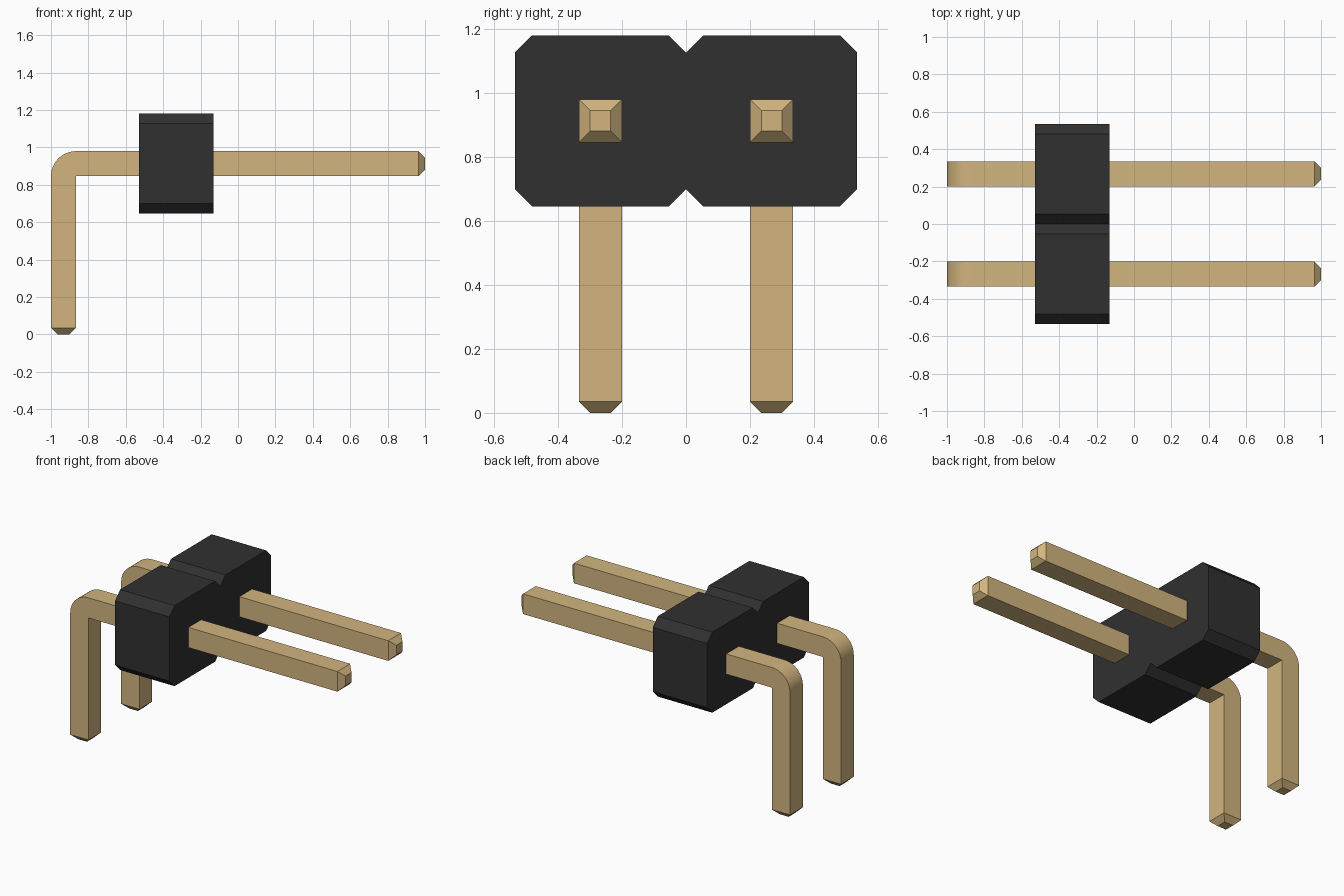
import bpy
import bmesh
from math import cos, sin, pi, radians
from mathutils import Vector

cube = bpy.data.objects.get("Cube")
if cube:
    bpy.data.objects.remove(cube, do_unlink=True)

PITCH = 0.535           # size of one housing cell
PIN = 0.134             # pin thickness
TIP = 0.035             # length and inset of pin tips
HOUSING_X = (-0.53, -0.13)
CENTRE_Z = 0.913


def material(name, rgb):
    """Flat material from sRGB values, stored as linear."""
    colour = tuple(((c / 255 + 0.055) / 1.055) ** 2.4 for c in rgb) + (1.0,)
    mat = bpy.data.materials.new(name)
    mat.use_nodes = True
    mat.diffuse_color = colour
    bsdf = mat.node_tree.nodes["Principled BSDF"]
    bsdf.inputs["Base Color"].default_value = colour
    bsdf.inputs["Roughness"].default_value = 0.6
    return mat


def prism(profile, offset):
    """Extrude a closed outline along an offset."""
    bm = bmesh.new()
    face = bm.faces.new([bm.verts.new(p) for p in profile])
    res = bmesh.ops.extrude_face_region(bm, geom=[face], use_keep_orig=True)
    verts = [g for g in res["geom"] if isinstance(g, bmesh.types.BMVert)]
    bmesh.ops.translate(bm, verts=verts, vec=offset)
    bmesh.ops.recalc_face_normals(bm, faces=bm.faces)
    return bm


def finish(bm, name, mat):
    mesh = bpy.data.meshes.new(name)
    bm.to_mesh(mesh)
    bm.free()
    mesh.materials.append(mat)
    obj = bpy.data.objects.new(name, mesh)
    bpy.context.collection.objects.link(obj)
    return obj


def taper_end(bm, direction):
    """Pull the end cap facing a direction out into a blunt tip."""
    d = Vector(direction)
    cap = max((f for f in bm.faces if f.normal.dot(d) > 0.99),
              key=lambda f: f.calc_center_median().dot(d))
    centre = cap.calc_center_median()
    bmesh.ops.inset_region(bm, faces=[cap], thickness=0)
    for v in cap.verts:
        v.co = centre + (v.co - centre) * (1 - 2 * TIP / PIN) + d * TIP


def make_pin(name, y, mat):
    # Right-angle outline with a rounded outer corner and a sharp inner one
    top, low = CENTRE_Z + PIN / 2, CENTRE_Z - PIN / 2
    left, inner = -1.0, -1.0 + PIN
    outline = [(1 - TIP, low), (inner, low), (inner, TIP), (left, TIP)]
    steps = 12
    for i in range(steps + 1):
        a = pi - i * pi / 2 / steps
        outline.append((inner + PIN * cos(a), low + PIN * sin(a)))
    outline.append((1 - TIP, top))
    bm = prism([(x, y - PIN / 2, z) for x, z in outline], (0, PIN, 0))
    taper_end(bm, (1, 0, 0))
    taper_end(bm, (0, 0, -1))
    obj = finish(bm, name, mat)
    bpy.ops.object.select_all(action="DESELECT")
    obj.select_set(True)
    bpy.context.view_layer.objects.active = obj
    bpy.ops.object.shade_smooth_by_angle(angle=radians(30))


plastic = material("black plastic", (48, 48, 48))
gold = material("gold metal", (210, 181, 127))

# Housing: two chamfered cells sharing a notched waist
h, c = PITCH / 2, 0.054
half = [(0, h - c), (c, h), (PITCH - c, h), (PITCH, h - c)]
right = half + [(y, -z) for y, z in reversed(half)]
left = [(-y, z) for y, z in reversed(right) if y > 0]
bm = prism([(HOUSING_X[0], y, CENTRE_Z + z) for y, z in right + left],
           (HOUSING_X[1] - HOUSING_X[0], 0, 0))
finish(bm, "housing", plastic)

# Pins
make_pin("front_pin", -PITCH / 2, gold)
make_pin("back_pin", PITCH / 2, gold)
